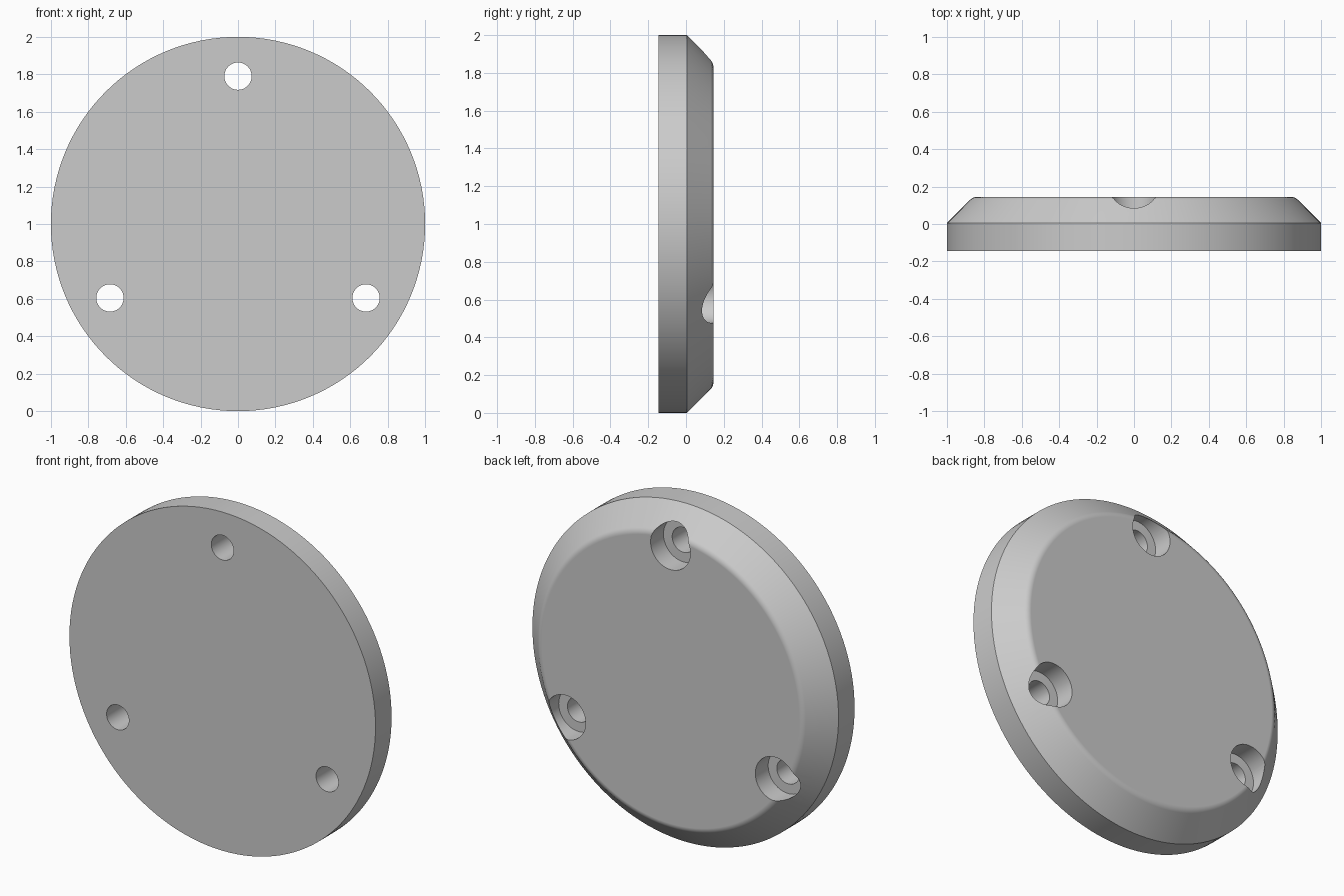
import bpy, bmesh
from math import sin, cos, pi, radians
from mathutils import Matrix

if "Cube" in bpy.data.objects:
    bpy.data.objects.remove(bpy.data.objects["Cube"])

HALF = 0.145          # half the plate thickness
HOLE_RING = 0.79      # distance of the screw holes from the centre


def lathe(name, profile, steps):
    """Spin a closed (radius, y) profile around the y axis."""
    bm = bmesh.new()
    rings = []
    for r, y in profile:
        rings.append([bm.verts.new((r * sin(2 * pi * i / steps), y,
                                    r * cos(2 * pi * i / steps)))
                      for i in range(steps)])
    for a, b in zip(rings, rings[1:]):
        for i in range(steps):
            j = (i + 1) % steps
            bm.faces.new((a[i], a[j], b[j], b[i]))
    bm.faces.new(rings[0])
    bm.faces.new(rings[-1])
    bmesh.ops.recalc_face_normals(bm, faces=bm.faces)
    mesh = bpy.data.meshes.new(name)
    bm.to_mesh(mesh)
    bm.free()
    obj = bpy.data.objects.new(name, mesh)
    bpy.context.collection.objects.link(obj)
    return obj


# Round plate: straight rim, 45 degree chamfer, small rounded shoulder at the back
fillet = 0.048
shoulder = [(0.84 + fillet * sin(radians(a)), HALF - fillet + fillet * cos(radians(a)))
            for a in (45, 33.75, 22.5, 11.25, 0)]
plate = lathe("round_plate", [(1, -HALF), (1, 0.005)] + shoulder, 128)
plate.location.z = 1

grey = bpy.data.materials.new("plain_grey")
grey.use_nodes = True
colour = (0.6, 0.6, 0.6, 1)
grey.diffuse_color = colour
grey.node_tree.nodes["Principled BSDF"].inputs["Base Color"].default_value = colour
plate.data.materials.append(grey)

# Three stepped screw holes, counterbored from the back
cutters = []
for k in range(3):
    cutter = lathe("screw_hole_cutter",
                   [(0.073, -0.3), (0.073, 0.025), (0.13, 0.025), (0.13, 0.3)], 48)
    cutter.data.materials.append(grey)
    turn = Matrix.Rotation(k * 2 * pi / 3, 4, "Y")
    cutter.matrix_world = (Matrix.Translation((0, 0, 1)) @ turn
                           @ Matrix.Translation((0, 0, HOLE_RING)))
    cutter.hide_render = True
    cutters.append(cutter)
    cut = plate.modifiers.new("screw_hole", "BOOLEAN")
    cut.operation = "DIFFERENCE"
    cut.solver = "EXACT"
    cut.object = cutter

bpy.ops.object.select_all(action="DESELECT")
plate.select_set(True)
bpy.context.view_layer.objects.active = plate
for mod in list(plate.modifiers):
    bpy.ops.object.modifier_apply(modifier=mod.name)
for cutter in cutters:
    bpy.data.objects.remove(cutter)

# Smooth curved walls, crisp edges, flat faces kept flat
bpy.ops.object.shade_smooth_by_angle(angle=radians(30))
weighted = plate.modifiers.new("flat_face_normals", "WEIGHTED_NORMAL")
weighted.keep_sharp = True
